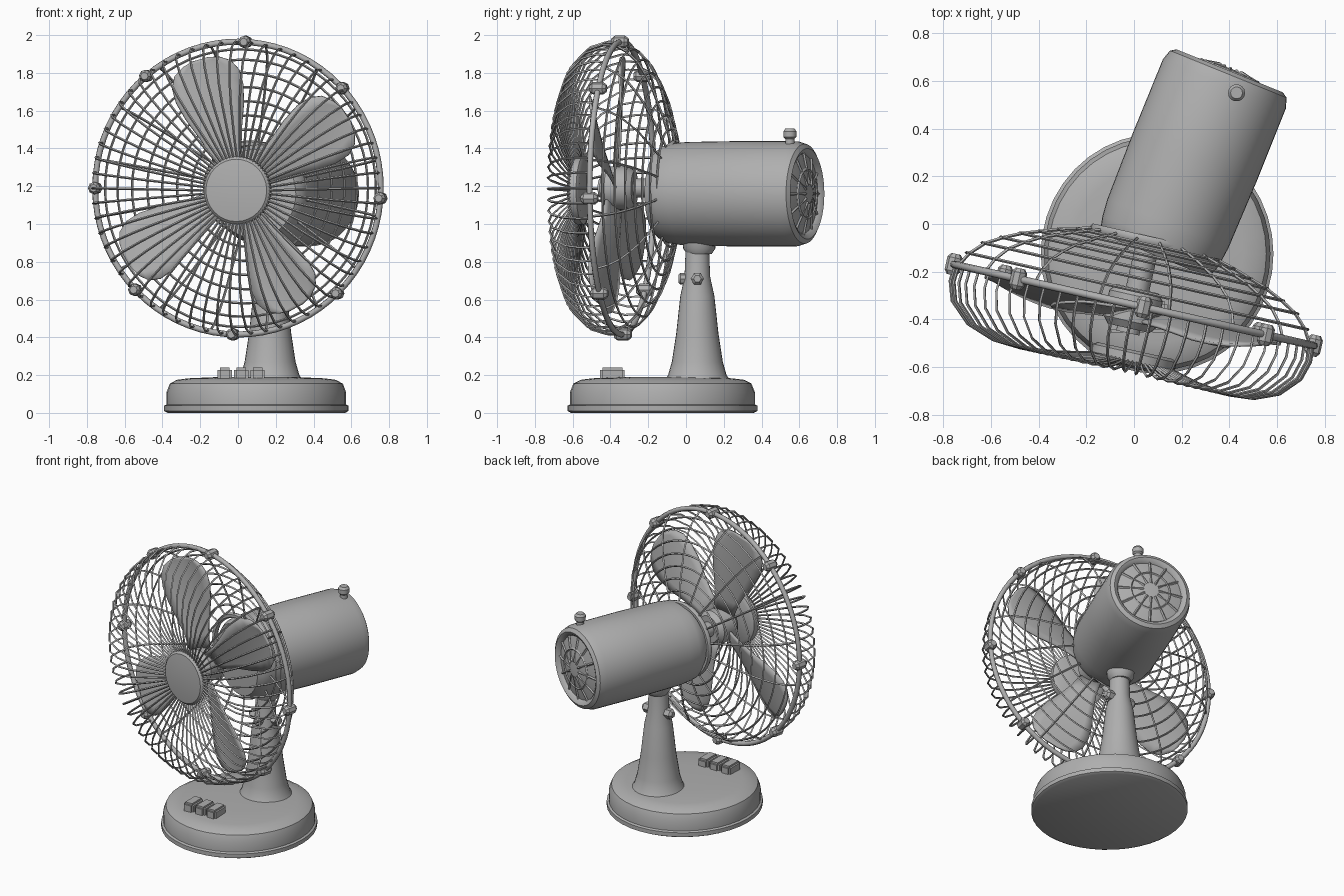
import bpy, bmesh, math
from mathutils import Matrix, Vector

if "Cube" in bpy.data.objects:
    bpy.data.objects.remove(bpy.data.objects["Cube"])

grey = bpy.data.materials.new("warm_grey")
grey.diffuse_color = (0.43, 0.43, 0.43, 1)
grey.use_nodes = True
grey.node_tree.nodes["Principled BSDF"].inputs["Base Color"].default_value = grey.diffuse_color


def frame(origin, z_axis):
    """Matrix whose z follows a level axis and whose y points up."""
    z = Vector(z_axis).normalized()
    y = Vector((0, 0, 1))
    x = y.cross(z)
    m = Matrix((x, y, z)).transposed().to_4x4()
    m.translation = origin
    return m


def finish(ob, angle=35):
    ob.data.materials.append(grey)
    bpy.ops.object.select_all(action='DESELECT')
    ob.select_set(True)
    bpy.context.view_layer.objects.active = ob
    if ob.type == 'CURVE':
        bpy.ops.object.convert(target='MESH')
    bpy.ops.object.shade_smooth_by_angle(angle=math.radians(angle))
    return ob


def add_mesh(name, bm, mat=Matrix()):
    bmesh.ops.recalc_face_normals(bm, faces=bm.faces[:])
    me = bpy.data.meshes.new(name)
    bm.to_mesh(me)
    bm.free()
    ob = bpy.data.objects.new(name, me)
    ob.matrix_world = mat
    bpy.context.collection.objects.link(ob)
    return ob


def lathe(name, profile, mat, sides=40):
    """Revolve (radius, height) points about local z and cap the ends."""
    bm = bmesh.new()
    rings = [[bm.verts.new((r * math.cos(math.tau * i / sides),
                            r * math.sin(math.tau * i / sides), h))
              for i in range(sides)] for r, h in profile]
    for a, b in zip(rings, rings[1:]):
        for i in range(sides):
            j = (i + 1) % sides
            bm.faces.new((a[i], a[j], b[j], b[i]))
    bm.faces.new(rings[0][::-1])
    bm.faces.new(rings[-1])
    return finish(add_mesh(name, bm, mat))


def wires(name, paths, radius, mat, cyclic=False, res=0):
    cu = bpy.data.curves.new(name, 'CURVE')
    cu.dimensions = '3D'
    cu.bevel_depth = radius
    cu.bevel_resolution = res
    for path in paths:
        sp = cu.splines.new('POLY')
        sp.points.add(len(path) - 1)
        for p, co in zip(sp.points, path):
            p.co = (*co, 1)
        sp.use_cyclic_u = cyclic
    ob = bpy.data.objects.new(name, cu)
    ob.matrix_world = mat
    bpy.context.collection.objects.link(ob)
    return finish(ob, 60)


def polar(r, a, h):
    return (r * math.cos(a), r * math.sin(a), h)


def circle(r, h, n=64):
    return [polar(r, math.tau * i / n, h) for i in range(n)]


def at(x, y, z):
    return Matrix.Translation((x, y, z))


fan = frame((0, -0.34, 1.19), (-0.22, -0.975, 0))
motor = frame((0.105, -0.09, 1.16), (0.375, 0.927, 0))
HUB_SHIFT = Vector((0.047, -0.012, 0))   # front cap sits slightly off the rim axis

# Base with a foot lip and rounded shoulder
lathe("base", [(0.47, 0), (0.488, 0.01), (0.488, 0.038), (0.475, 0.045), (0.475, 0.11),
               (0.458, 0.155), (0.42, 0.175), (0.36, 0.183), (0.2, 0.19)],
      at(0.097, -0.125, 0) @ Matrix.Diagonal((1, 1.03, 1, 1)))

# Three push buttons
for i in range(3):
    bm = bmesh.new()
    bmesh.ops.create_cube(bm, size=1)
    bmesh.ops.scale(bm, vec=(0.075, 0.13, 0.07), verts=bm.verts[:])
    bmesh.ops.bevel(bm, geom=bm.edges[:], offset=0.012, segments=2, affect='EDGES')
    finish(add_mesh("button", bm, at(-0.07 + 0.087 * i, -0.39, 0.205)))

# Flared neck, pivot collar and side bolts
lathe("neck", [(0.175, 0.17), (0.155, 0.2), (0.135, 0.27), (0.112, 0.42), (0.09, 0.62),
               (0.068, 0.72), (0.06, 0.92)], at(0.17, 0.06, 0), 28)
lathe("pivot_collar", [(0.065, 0.84), (0.085, 0.87), (0.09, 0.92)], at(0.17, 0.07, 0), 24)
for s in (-1, 1):
    lathe("neck_bolt", [(0.035, 0.04), (0.035, 0.1), (0.02, 0.115)],
          frame((0.17, 0.06, 0.71), (s, 0, 0)), 6)
lathe("tilt_screw", [(0.03, 0.04), (0.03, 0.09), (0.02, 0.1)],
      frame((0.17, 0.06, 0.71), (0, -1, 0)), 8)

# Motor housing with rear lip and recessed back
lathe("motor_housing", [(0.16, -0.045), (0.235, -0.045), (0.257, -0.015), (0.266, 0.025),
                        (0.274, 0.1), (0.279, 0.4), (0.278, 0.73), (0.264, 0.775),
                        (0.24, 0.79), (0.22, 0.78), (0.21, 0.765), (0.1, 0.795),
                        (0.03, 0.8)], motor, 48)

# Rear vent: radial ribs and a ring
wires("rear_vent_ribs", [[polar(0.05, a, 0.8), polar(0.215, a, 0.768)]
                         for a in (math.tau * i / 12 for i in range(12))], 0.008, motor)
wires("rear_vent_ring", [circle(0.13, 0.787, 32)], 0.008, motor, True)

# Swing knob on top of the motor
lathe("swing_knob", [(0.025, 1.4), (0.025, 1.45), (0.035, 1.46), (0.036, 1.49),
                     (0.025, 1.505)], at(0.43, 0.55, 0), 14)

# Shaft and blade hub
lathe("shaft", [(0.05, -0.3), (0.05, 0.12)], fan, 16)
lathe("blade_hub", [(0.09, -0.07), (0.115, -0.04), (0.115, 0.07), (0.09, 0.1)], fan, 28)

# Four gently pitched blades
stations = [(0.10, 0.07), (0.2, 0.085), (0.3, 0.115), (0.42, 0.16), (0.52, 0.185),
            (0.6, 0.185), (0.66, 0.155), (0.695, 0.1), (0.71, 0.04)]
for deg in (33, 106, 213, 297):
    bm = bmesh.new()
    rows = []
    for r, w in stations:
        pitch = math.radians(27 - 27 * r)
        row = []
        for k in range(-3, 4):
            t = w * k / 3
            dish = 0.015 * (k / 3) ** 2 * w / 0.185
            row.append(bm.verts.new((r, t * math.cos(pitch),
                                     0.03 + t * math.sin(pitch) + dish)))
        rows.append(row)
    for a, b in zip(rows, rows[1:]):
        for k in range(6):
            bm.faces.new((a[k], b[k], b[k + 1], a[k + 1]))
    ob = add_mesh("blade", bm, fan @ Matrix.Rotation(math.radians(deg), 4, 'Z'))
    mod = ob.modifiers.new("thickness", 'SOLIDIFY')
    mod.thickness = 0.012
    mod.offset = 0
    finish(ob, 50)

# Guard rim and its eight clips
wires("guard_rim", [circle(0.775, 0.0, 72)], 0.016, fan, True, 2)
for deg in (43, 87, 130, 180, 224, 268, 314, 356):
    a = math.radians(deg)
    clip = Matrix.Translation(polar(0.775, a, 0)) @ Matrix.Rotation(a, 4, 'Z')
    lathe("rim_clip", [(0.02, -0.045), (0.033, -0.028), (0.033, 0.028), (0.02, 0.045)],
          fan @ clip, 8)

# Front guard: close radial wires that lean towards the shifted cap
front = [(0.77, 0.0), (0.775, 0.07), (0.75, 0.15), (0.67, 0.23), (0.56, 0.272),
         (0.45, 0.28), (0.3, 0.262), (0.16, 0.23)]
spokes = [[Vector(polar(r, a, h)) + HUB_SHIFT * (0.77 - min(r, 0.77)) / 0.61 for r, h in front]
          for a in (math.tau * i / 60 for i in range(60))]
wires("front_guard_wires", spokes, 0.0065, fan)

# Rear guard: concentric hoops on a few curved stays
rear = [(0.77, 0.0), (0.735, -0.06), (0.68, -0.115), (0.61, -0.155), (0.535, -0.19),
        (0.46, -0.215), (0.385, -0.24), (0.31, -0.26), (0.235, -0.28)]
wires("rear_guard_hoops", [circle(r, h) for r, h in rear[1:-1]], 0.0065, fan, True)
wires("rear_guard_stays", [[polar(r, a, h) for r, h in rear]
                           for a in (math.tau * (i + 0.5) / 16 for i in range(16))], 0.007, fan)
wires("rear_mount_ring", [circle(0.235, -0.28, 40)], 0.018, fan, True, 1)

# Round plate at the centre of the front guard
lathe("front_cap", [(0.16, 0.185), (0.18, 0.197), (0.18, 0.235), (0.165, 0.25),
                    (0.08, 0.26)], fan @ Matrix.Translation(HUB_SHIFT), 32)
